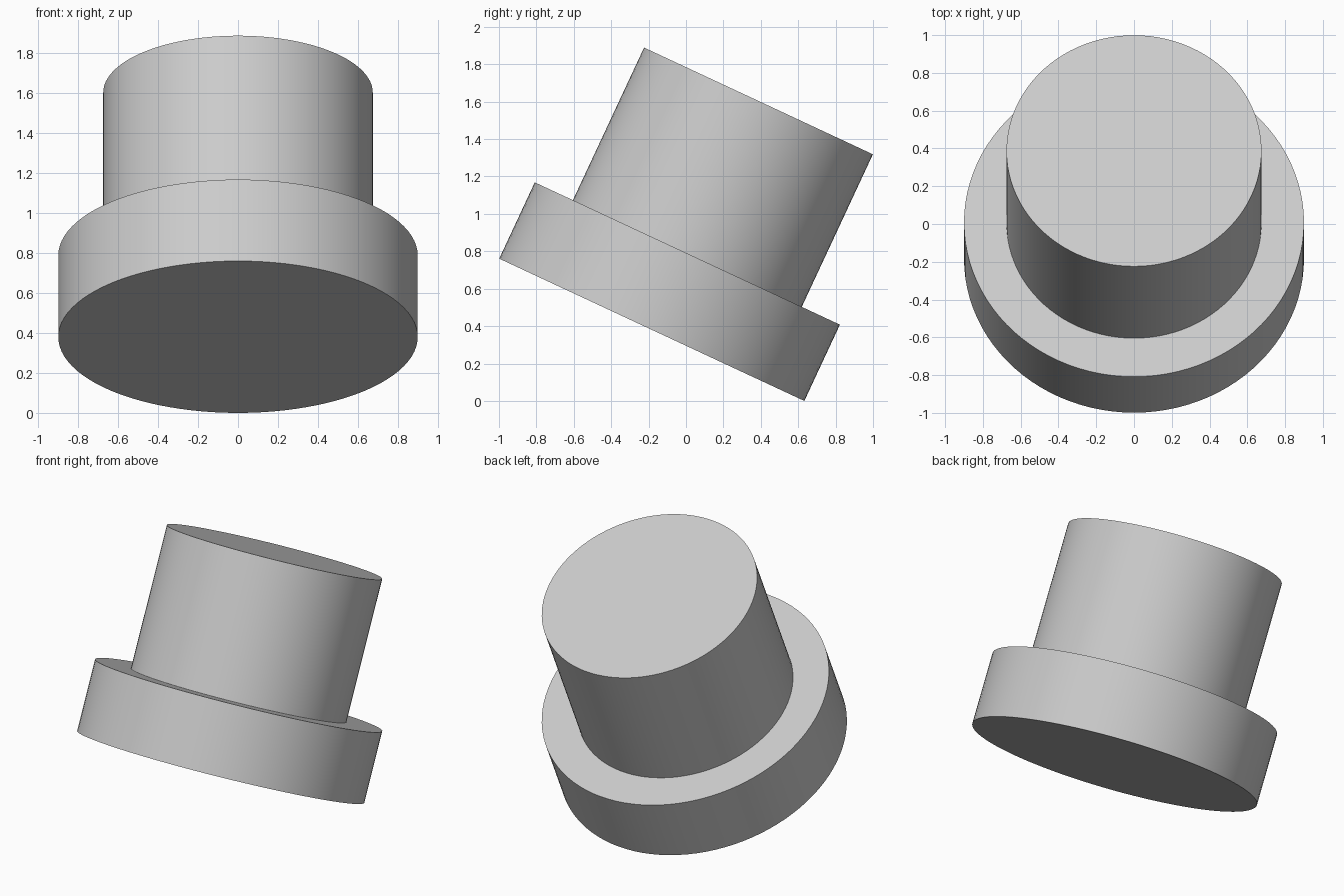
import bpy
import bmesh
from math import radians, sin, tau

cube = bpy.data.objects.get("Cube")
if cube:
    bpy.data.objects.remove(cube, do_unlink=True)

TILT = radians(25)
FLANGE_R, FLANGE_H = 0.9, 0.45
BARREL_R, BARREL_H = 0.675, 0.9
SEGMENTS = 96

# Plain grey material
grey = bpy.data.materials.new("plain_grey")
grey.use_nodes = True
colour = (0.6, 0.6, 0.6, 1.0)
grey.diffuse_color = colour
grey.node_tree.nodes["Principled BSDF"].inputs["Base Color"].default_value = colour

# Stepped half-profile: flange below, barrel above
top = FLANGE_H + BARREL_H
profile = [(0, 0), (FLANGE_R, 0), (FLANGE_R, FLANGE_H),
           (BARREL_R, FLANGE_H), (BARREL_R, top), (0, top)]

# Revolve the profile into one closed body
bm = bmesh.new()
verts = [bm.verts.new((r, 0, z)) for r, z in profile]
edges = [bm.edges.new(pair) for pair in zip(verts, verts[1:])]
bmesh.ops.spin(bm, geom=verts + edges, cent=(0, 0, 0), axis=(0, 0, 1),
               angle=tau, steps=SEGMENTS)
bmesh.ops.remove_doubles(bm, verts=bm.verts, dist=0.0001)
bmesh.ops.recalc_face_normals(bm, faces=bm.faces)
mesh = bpy.data.meshes.new("flanged_plug")
bm.to_mesh(mesh)
bm.free()
mesh.materials.append(grey)

# Tilt backward so the lowest rim point rests on the ground
plug = bpy.data.objects.new("flanged_plug", mesh)
bpy.context.collection.objects.link(plug)
plug.rotation_euler.x = -TILT
plug.location = (0, -0.183, FLANGE_R * sin(TILT))

# Smooth round walls with sharp rims
bpy.ops.object.select_all(action="DESELECT")
plug.select_set(True)
bpy.context.view_layer.objects.active = plug
bpy.ops.object.shade_smooth_by_angle(angle=radians(30))
